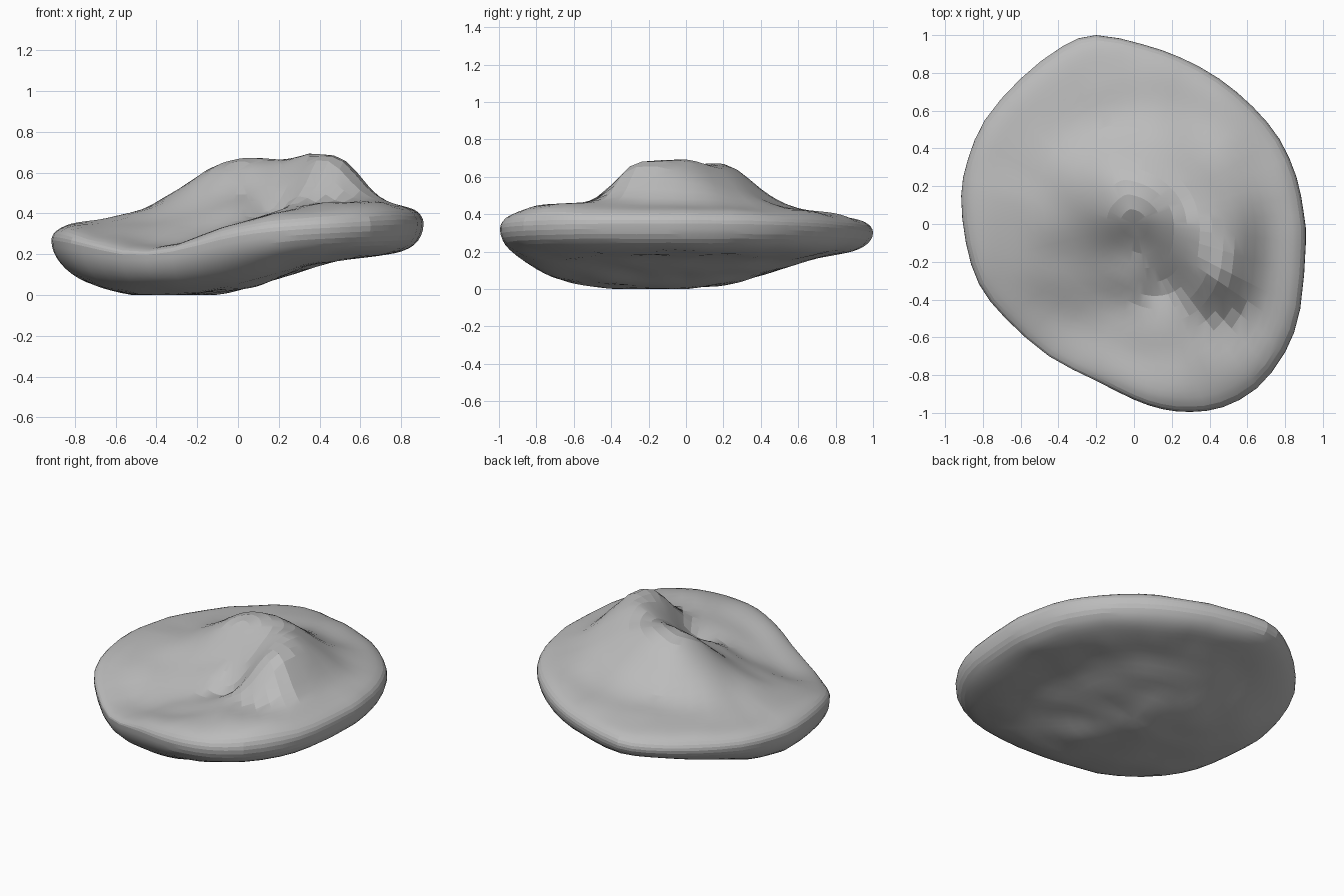
import bpy, bmesh, math
from mathutils import Vector, noise

cube = bpy.data.objects.get("Cube")
if cube:
    bpy.data.objects.remove(cube, do_unlink=True)

# Plan outline of the stone, counter-clockwise
OUTLINE = [(.91, -.1), (.9, .05), (.86, .25), (.77, .45), (.63, .62), (.45, .77),
           (.25, .88), (.05, .95), (-.2, 1), (-.38, .94), (-.6, .77), (-.79, .55),
           (-.88, .34), (-.915, .15), (-.89, -.1), (-.82, -.32), (-.68, -.5),
           (-.45, -.7), (-.2, -.83), (0, -.93), (.15, -.98), (.3, -.995),
           (.47, -.97), (.65, -.87), (.8, -.68), (.88, -.45)]
STEPS = 2
RINGS = 20


def smooth_loop(points, steps):
    """Closed Catmull-Rom curve through the points."""
    pts = [Vector(p) for p in points]
    count = len(pts)
    result = []
    for i in range(count):
        a, b, c, d = (pts[(i + k) % count] for k in (-1, 0, 1, 2))
        for j in range(steps):
            t = j / steps
            result.append(b + (c - a) * t / 2 + (a - b * 2.5 + c * 2 - d / 2) * t ** 2
                          + (b * 3 - a - c * 3 + d) * t ** 3 / 2)
    return result


def bump(x, y, cx, cy, wx, wy, power=2):
    return math.exp(-(abs(x - cx) / wx) ** power - (abs(y - cy) / wy) ** power)


def low_corner(x, y):
    return bump(x, y, -.4, -.62, .42, .38)


def rim_height(x, y):
    return .31 + .045 * x - .1 * low_corner(x, y)


def top_height(x, y):
    z = .4 + .05 * x - .14 * low_corner(x, y)
    z += .27 * bump(x, y, .04, .15, .4, .29, 2.2)            # broad back hill
    front_width = .21 if y < -.22 else .36
    z += .235 * bump(x, y, .44, -.22, .21, front_width, 2.4)  # side knoll
    z += .035 * bump(x, y, .55, -.7, .4, .35)                # swollen front lip
    z -= .06 * bump(x, y, .2, -.33, .13, .1)                 # pinched hollow
    z += .04 * bump(x, y, -.02, -.27, .2, .1)                # small shelf
    return z


def bottom_height(x, y):
    width = .85 if y < -.15 else .7
    return .19 - .19 * bump(x, y, -.33, -.15, .64, width, 3)


def surface_point(edge, s, upper):
    x, y = edge * s
    rim = rim_height(x, y)
    flat = top_height(x, y) if upper else bottom_height(x, y)
    fullness = math.sqrt(max(0, 1 - s ** (12 if upper else 10)))
    rough = .014 * noise.noise(Vector((x, y, upper)) * 5) * fullness
    return x, y, max(0, rim + (flat - rim) * fullness + rough)


# Stone body: upper and lower skins sharing one rim
bm = bmesh.new()
loop = smooth_loop(OUTLINE, STEPS)
count = len(loop)
rim = [bm.verts.new(surface_point(p, 1, True)) for p in loop]
for upper in (True, False):
    outer = rim
    for r in range(RINGS - 1, -1, -1):
        s = math.sin(math.pi / 2 * r / RINGS)
        if r:
            inner = [bm.verts.new(surface_point(p, s, upper)) for p in loop]
        else:
            inner = [bm.verts.new(surface_point(loop[0], 0, upper))] * count
        for i in range(count):
            j = (i + 1) % count
            face = [outer[i], outer[j], inner[j]]
            if r:
                face.append(inner[i])
            bm.faces.new(face)
        outer = inner
bmesh.ops.recalc_face_normals(bm, faces=bm.faces)
mesh = bpy.data.meshes.new("stone")
bm.to_mesh(mesh)
bm.free()

stone = bpy.data.objects.new("stone", mesh)
bpy.context.collection.objects.link(stone)

# Plain grey stone colour
grey = bpy.data.materials.new("stone grey")
grey.use_nodes = True
colour = (.5, .5, .5, 1)
grey.diffuse_color = colour
grey.node_tree.nodes["Principled BSDF"].inputs["Base Color"].default_value = colour
mesh.materials.append(grey)

bpy.ops.object.select_all(action='DESELECT')
stone.select_set(True)
bpy.context.view_layer.objects.active = stone
bpy.ops.object.shade_smooth_by_angle(angle=math.radians(12))
